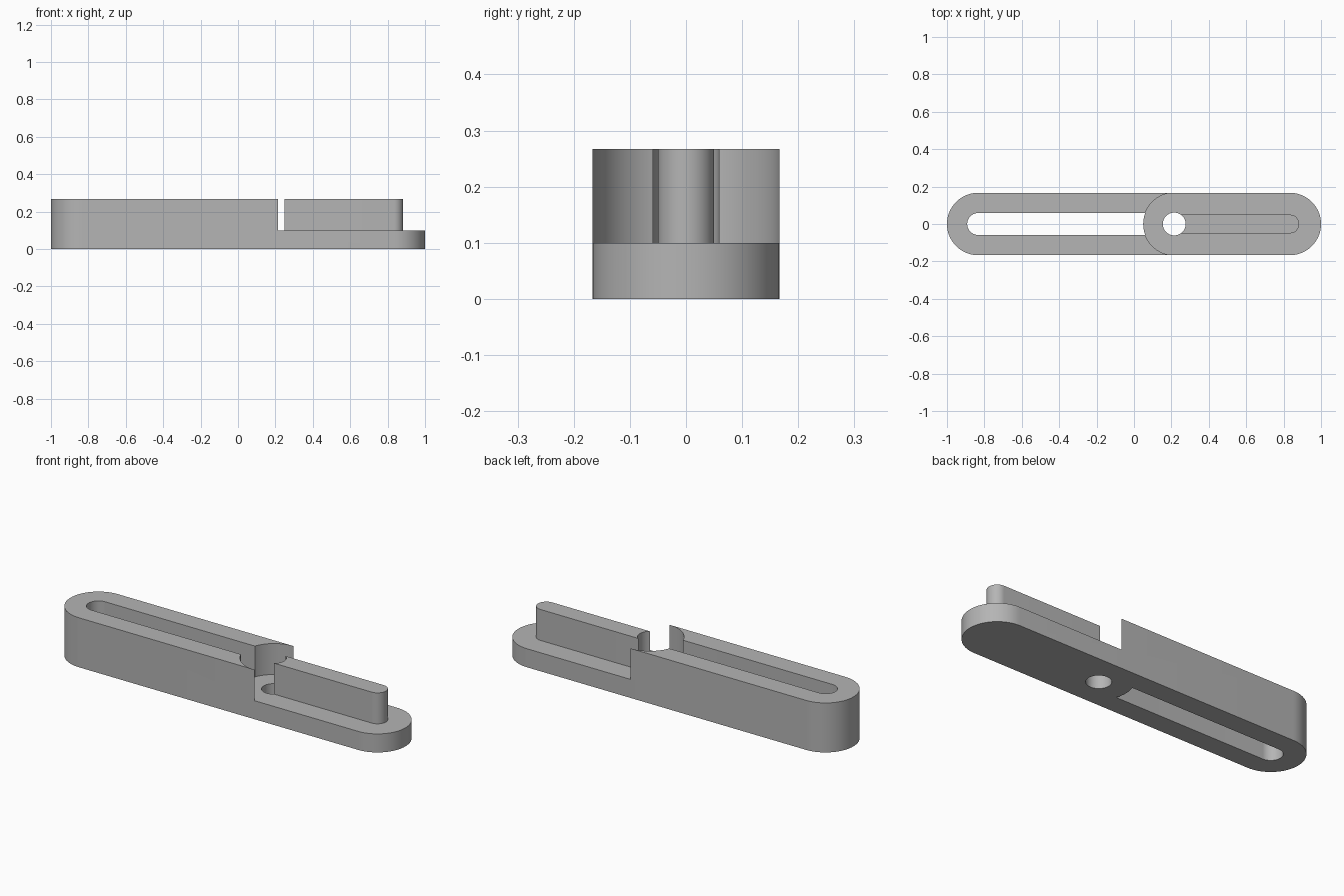
import bpy, bmesh
from math import sin, cos, asin, radians, degrees

cube = bpy.data.objects.get("Cube")
if cube:
    bpy.data.objects.remove(cube, do_unlink=True)

HEIGHT, FLOOR = 0.267, 0.1       # full height, lowered half height
R = 0.1667                       # outer end radius
END = 1 - R                      # centre of the rounded ends
PIVOT = 0.215                    # centre of the round recess and hole
SLOT_R, TONGUE_R, HOLE_R = 0.0585, 0.05, 0.061

grey = bpy.data.materials.new("Matte Grey")
grey.use_nodes = True
colour = (0.46, 0.46, 0.46, 1)
grey.diffuse_color = colour
grey.node_tree.nodes["Principled BSDF"].inputs["Base Color"].default_value = colour


def arc(cx, r, a0, a1, n=32):
    """Points on an arc centred on the x axis, angles in degrees."""
    return [(cx + r * cos(radians(a0 + (a1 - a0) * i / n)),
             r * sin(radians(a0 + (a1 - a0) * i / n))) for i in range(n + 1)]


def stadium(x0, x1, r):
    return arc(x0, r, 90, 270) + arc(x1, r, -90, 90)


def prism(name, outline, z0, z1):
    """Extrude a flat outline between two heights."""
    bm = bmesh.new()
    face = bm.faces.new([bm.verts.new((x, y, z0)) for x, y in outline])
    top = bmesh.ops.extrude_face_region(bm, geom=[face])["geom"]
    bmesh.ops.translate(bm, vec=(0, 0, z1 - z0),
                        verts=[v for v in top if isinstance(v, bmesh.types.BMVert)])
    bmesh.ops.recalc_face_normals(bm, faces=bm.faces)
    mesh = bpy.data.meshes.new(name)
    bm.to_mesh(mesh)
    bm.free()
    mesh.materials.append(grey)
    obj = bpy.data.objects.new(name, mesh)
    bpy.context.collection.objects.link(obj)
    return obj


def combine(target, tool, operation):
    """Apply a boolean and remove the tool object."""
    bpy.context.view_layer.objects.active = target
    mod = target.modifiers.new("Combine", "BOOLEAN")
    mod.operation, mod.object, mod.solver = operation, tool, "EXACT"
    bpy.ops.object.modifier_apply(modifier=mod.name)
    bpy.data.objects.remove(tool, do_unlink=True)


# Long rounded bar
bar = prism("slotted_bar", stadium(-END, END, R), 0, HEIGHT)

# Lowered half with a round recess
recess = arc(PIVOT, R - 0.0002, 90, 270, 48) + [(PIVOT, -0.3), (1.2, -0.3), (1.2, 0.3), (PIVOT, 0.3)]
combine(bar, prism("recess_cutter", recess, FLOOR, 0.5), "DIFFERENCE")

# Through slot that ends against the round floor
inner = R - 0.001
a = degrees(asin(SLOT_R / inner))
slot = arc(-END, SLOT_R, 90, 270) + arc(PIVOT, inner, 180 + a, 180 - a, 12)
combine(bar, prism("slot_cutter", slot, -0.1, 0.5), "DIFFERENCE")

# Raised tongue on the lowered half
combine(bar, prism("tongue", stadium(PIVOT, END, TONGUE_R), 0.05, HEIGHT), "UNION")

# Pivot hole, which also hollows the end of the tongue
combine(bar, prism("hole_cutter", arc(PIVOT, HOLE_R, 0, 360, 64)[:-1], -0.1, 0.5), "DIFFERENCE")

# Smooth round ends, sharp edges
bpy.ops.object.select_all(action="DESELECT")
bar.select_set(True)
bpy.context.view_layer.objects.active = bar
bpy.ops.object.shade_smooth_by_angle(angle=radians(30))
